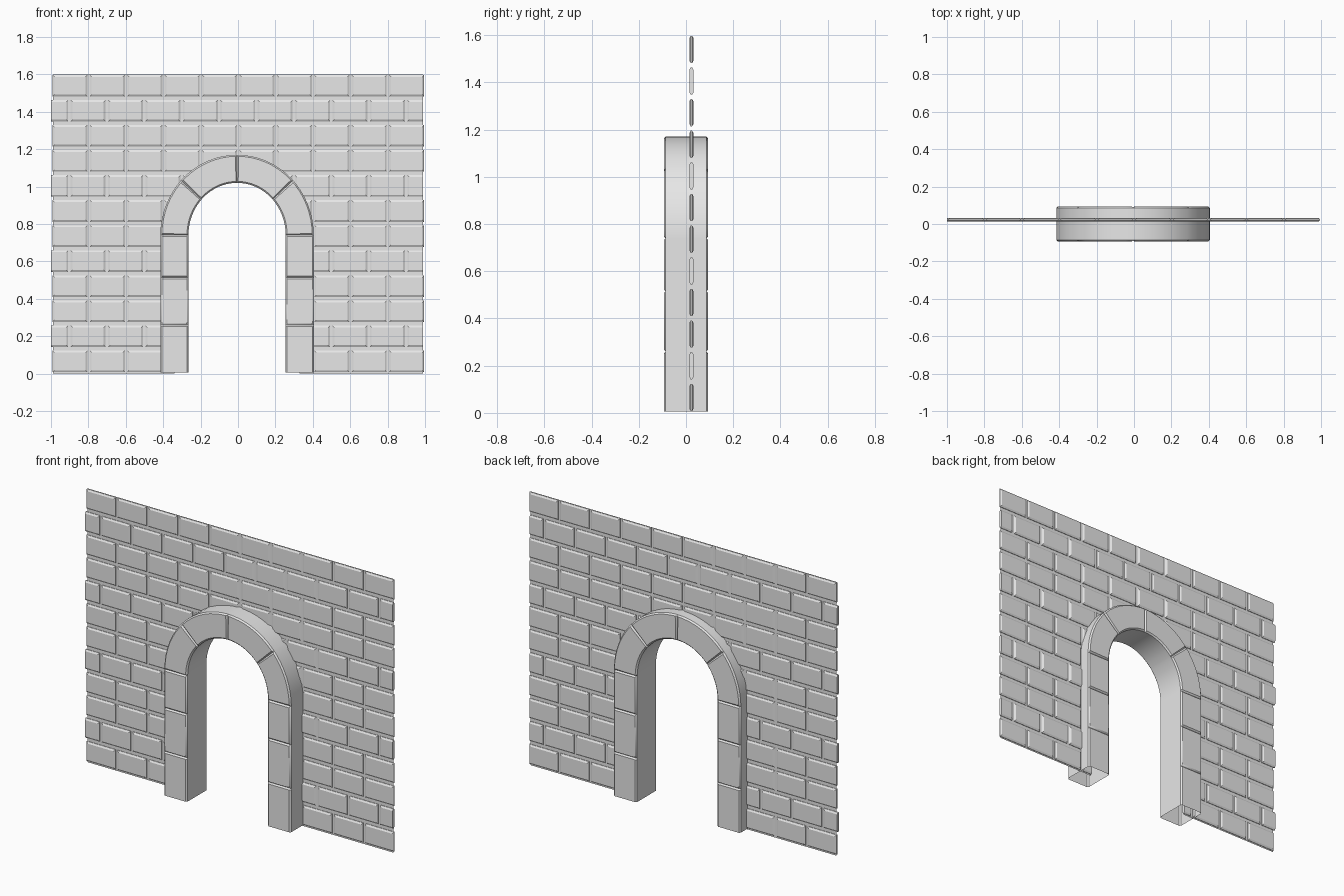
import bpy, bmesh, math

if "Cube" in bpy.data.objects:
    bpy.data.objects.remove(bpy.data.objects["Cube"])

stone = bpy.data.materials.new("grey_stone")
stone.use_nodes = True
GREY = (0.8, 0.8, 0.8, 1)
stone.diffuse_color = GREY
stone.node_tree.nodes["Principled BSDF"].inputs["Base Color"].default_value = GREY

ARCH_X, SPRING = -0.005, 0.74      # arch centre and springing height
WIDTH, DEPTH = 0.15, 0.094         # arch ring width and half depth
WALL_Y, HALF_T = 0.023, 0.009      # wall plane and half brick thickness
CHAMFER = 0.008


def loft(bm, rings, caps=True):
    """Skin a list of closed rings of points, optionally closing the ends."""
    rows = [[bm.verts.new(p) for p in ring] for ring in rings]
    n = len(rows[0])
    for a, b in zip(rows, rows[1:]):
        for i in range(n):
            j = (i + 1) % n
            bm.faces.new((a[i], a[j], b[j], b[i]))
    if caps:
        bm.faces.new(rows[0][::-1])
        bm.faces.new(rows[-1])


def finish(name, bm):
    bmesh.ops.recalc_face_normals(bm, faces=bm.faces)
    mesh = bpy.data.meshes.new(name)
    bm.to_mesh(mesh)
    bm.free()
    mesh.materials.append(stone)
    obj = bpy.data.objects.new(name, mesh)
    bpy.context.collection.objects.link(obj)
    return obj


def arch_point(angle, drop, w):
    """Point on the arch, w outward from the opening, drop below the curve."""
    x = ARCH_X + (0.26 + w) * math.cos(angle)
    return x, SPRING + (0.28 + w) * math.sin(angle) - drop


# Stations (angle, drop, is_joint) for one half of the arch, foot to crown
def half_arch():
    foot = SPRING - 0.005
    st = [(0, foot, False)]
    for d in (0.48, 0.225):
        st += [(0, d + CHAMFER, False), (0, d, True), (0, d - CHAMFER, False)]
    st += [(0, CHAMFER, False), (0, 0, True)]
    da = 0.022
    joints = [math.radians(43), math.pi / 2]
    angles = [(i * math.pi / 32, False) for i in range(1, 16)]
    angles = [a for a in angles if abs(a[0] - joints[0]) > 2 * da]
    angles += [(da, False), (joints[0] - da, False), (joints[0], True),
               (joints[0] + da, False), (joints[1] - da, False)]
    return st + [(a, 0, j) for a, j in sorted(angles)]


half = half_arch()
stations = half + [(math.pi / 2, 0, True)]
stations += [(math.pi - a, d, j) for a, d, j in reversed(half)]

# Arch: chamfered section with V grooves between the blocks
rings = []
for angle, drop, joint in stations:
    side = DEPTH - CHAMFER
    face = side if joint else DEPTH
    section = [(0, -side), (CHAMFER, -face), (WIDTH - CHAMFER, -face), (WIDTH, -side),
               (WIDTH, side), (WIDTH - CHAMFER, face), (CHAMFER, face), (0, side)]
    ring = []
    for w, y in section:
        x, z = arch_point(angle, drop, w)
        ring.append((x, y, z))
    rings.append(ring)
bm = bmesh.new()
loft(bm, rings, caps=False)
arch = finish("stone_arch", bm)

# Opening outline, hidden in the middle of the arch ring
curve = [arch_point(i * math.pi / 32, 0, WIDTH / 2) for i in range(33)]
right_x, left_x = curve[0][0], curve[-1][0]

# Mortar: a thin sheet around the opening
outline = [(right_x, 0)] + curve + [(left_x, 0), (-0.99, 0), (-0.99, 1.6), (0.99, 1.6), (0.99, 0)]
bm = bmesh.new()
bm.faces.new([bm.verts.new((x, WALL_Y, z)) for x, z in outline])
mortar = finish("mortar_sheet", bm)

# Bricks: twelve courses, every third one shifted by half a brick
bm = bmesh.new()
for row in range(12):
    shifted = row % 3 == 1
    z0 = 0.008 + row * 0.134
    z1 = z0 + 0.115
    low, high = (-1, 0.99) if shifted else (-0.992, 0.998)
    for col in range(11 if shifted else 10):
        start = low + col * 0.2 - (0.095 if shifted else 0)
        x0, x1 = max(start, low), min(start + 0.187, high)
        in0 = 0 if start < low - 0.01 else 0.01
        in1 = 0 if start + 0.187 > high + 0.01 else 0.01
        levels = [(-HALF_T, 1), (-0.003, 0), (0.003, 0), (HALF_T, 1)]
        loft(bm, [[(x0 + in0 * k, WALL_Y + y, z0 + 0.01 * k),
                   (x1 - in1 * k, WALL_Y + y, z0 + 0.01 * k),
                   (x1 - in1 * k, WALL_Y + y, z1 - 0.01 * k),
                   (x0 + in0 * k, WALL_Y + y, z1 - 0.01 * k)] for y, k in levels])
bricks = finish("wall_bricks", bm)

# Cut the bricks away inside the opening
bm = bmesh.new()
hole = [(right_x, -0.2)] + curve + [(left_x, -0.2)]
loft(bm, [[(x, y, z) for x, z in hole] for y in (-0.2, 0.2)])
cutter = finish("opening_cutter", bm)
cutter.hide_render = True
cut = bricks.modifiers.new("opening", 'BOOLEAN')
cut.operation = 'DIFFERENCE'
cut.solver = 'EXACT'
cut.object = cutter

bpy.ops.object.select_all(action='DESELECT')
bpy.context.view_layer.objects.active = bricks
bricks.select_set(True)
bpy.ops.object.modifier_apply(modifier=cut.name)
bpy.data.objects.remove(cutter)

# Smooth arch curve with crisp chamfers
bricks.select_set(False)
arch.select_set(True)
bpy.context.view_layer.objects.active = arch
bpy.ops.object.shade_smooth_by_angle(angle=math.radians(30))
